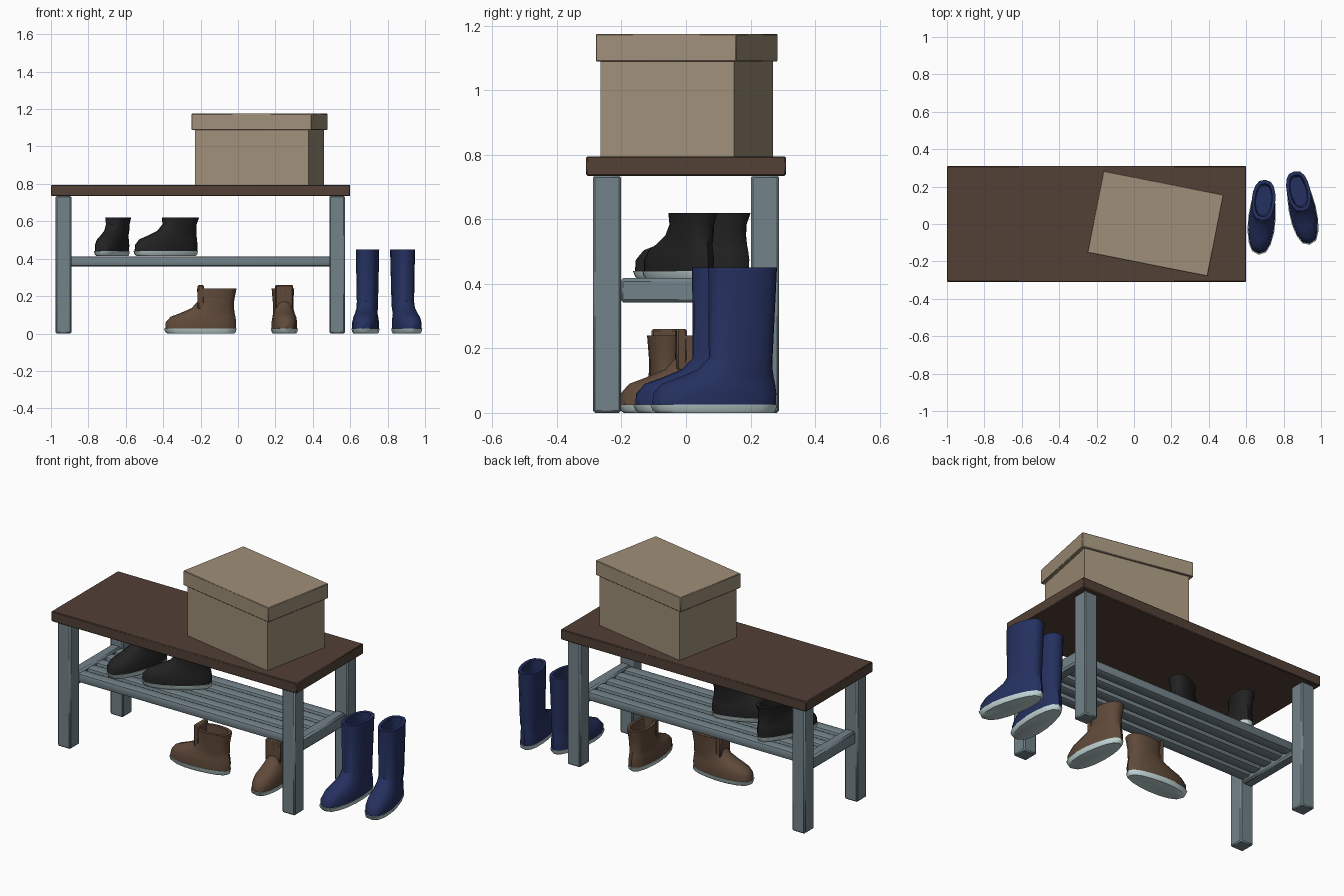
import bpy, bmesh, math
from mathutils import Matrix, Vector

if "Cube" in bpy.data.objects:
    bpy.data.objects.remove(bpy.data.objects["Cube"])


def material(name, rgb):
    m = bpy.data.materials.new(name)
    m.diffuse_color = (*rgb, 1)
    m.use_nodes = True
    m.node_tree.nodes["Principled BSDF"].inputs["Base Color"].default_value = m.diffuse_color
    return m


WOOD = material("dark wood", (0.085, 0.052, 0.036))
FRAME = material("grey blue paint", (0.17, 0.225, 0.25))
CARD = material("cardboard", (0.35, 0.275, 0.19))
BLUE = material("navy rubber", (0.018, 0.03, 0.115))
BROWN = material("brown leather", (0.115, 0.068, 0.042))
BLACK = material("black leather", (0.016, 0.016, 0.016))
SOLE = material("pale sole", (0.55, 0.68, 0.68))


def finish(name, bm, mat, matrix=Matrix()):
    bmesh.ops.recalc_face_normals(bm, faces=bm.faces)
    me = bpy.data.meshes.new(name)
    bm.to_mesh(me)
    bm.free()
    me.materials.append(mat)
    for p in me.polygons:
        p.use_smooth = True
    me.set_sharp_from_angle(angle=math.radians(40))
    ob = bpy.data.objects.new(name, me)
    bpy.context.collection.objects.link(ob)
    ob.matrix_world = matrix
    return ob


def box(name, center, size, mat, bevel=0.0, segments=1, matrix=Matrix()):
    bm = bmesh.new()
    bmesh.ops.create_cube(bm, size=1)
    bmesh.ops.scale(bm, vec=size, verts=bm.verts)
    bmesh.ops.translate(bm, vec=center, verts=bm.verts)
    if bevel:
        bmesh.ops.bevel(bm, geom=bm.edges[:], offset=bevel, segments=segments,
                        profile=0.5, affect='EDGES')
    return finish(name, bm, mat, matrix)


# Bench: top, legs, end rails and shelf slats
box("bench_top", (-0.2, 0, 0.765), (1.6, 0.62, 0.06), WOOD, 0.004)
for side, x in (("left", -0.933), ("right", 0.53)):
    for end, y in (("front", -0.245), ("back", 0.245)):
        box(f"{side}_{end}_leg", (x, y, 0.368), (0.084, 0.088, 0.736), FRAME, 0.007)
    box(f"{side}_end_rail", (x, 0, 0.38), (0.065, 0.41, 0.076), FRAME, 0.01)
for i in range(5):
    box(f"shelf_slat_{i + 1}", (-0.2, (i - 2) * 0.085, 0.386),
        (1.41, 0.066, 0.054), FRAME, 0.014, 2)

# Storage box, turned on the bench
turn = Matrix.Translation((0.115, 0.002, 0)) @ Matrix.Rotation(math.radians(-11.2), 4, 'Z')
box("storage_box", (0, 0, 0.945), (0.618, 0.422, 0.30), CARD, 0, 1, turn)
box("storage_box_lid", (0, 0, 1.132), (0.655, 0.445, 0.086), CARD, 0.003, 1, turn)


def loft(name, rings, mat, matrix, n=16):
    """Stack oval rings (z, heel, toe, half width); the toe points to -y."""
    bm = bmesh.new()
    loops = []
    for z, u0, u1, w in rings:
        loop = []
        for k in range(n):
            a = 2 * math.pi * k / n
            c, s = math.cos(a), math.sin(a)
            u = (u0 + u1) / 2 + (u1 - u0) / 2 * c
            x = w * math.copysign(abs(s) ** 0.75, s)
            if u1 > 0.28:  # feet narrow towards the heel
                x *= 0.82 + 0.18 * min(1, u / 0.25)
            loop.append(bm.verts.new((x, -u, z)))
        loops.append(loop)
    for a, b in zip(loops, loops[1:]):
        for k in range(n):
            j = (k + 1) % n
            bm.faces.new((a[k], a[j], b[j], b[k]))
    bm.faces.new(loops[0])
    bm.faces.new(loops[-1])
    return finish(name, bm, mat, matrix)


def boot(name, heel, angle, height, scale, mat, tongue=False):
    m = (Matrix.Translation(Vector(heel)) @ Matrix.Rotation(math.radians(angle), 4, 'Z')
         @ Matrix.Diagonal((scale, scale, 1, 1)))
    # Sole
    loft(name + "_sole", [(0, 0.012, 0.382, 0.066), (0.008, 0.004, 0.394, 0.072),
                          (0.026, 0.0, 0.402, 0.076)], SOLE, m)
    # Upper with an open shaft
    loft(name + "_upper", [
        (0.025, 0.004, 0.395, 0.072), (0.06, 0.002, 0.392, 0.072),
        (0.09, 0.006, 0.365, 0.067), (0.108, 0.010, 0.315, 0.062),
        (0.135, 0.014, 0.25, 0.057), (0.17, 0.014, 0.216, 0.057),
        (height, 0.0, 0.218, 0.063),
        (height, 0.02, 0.198, 0.045), (0.10, 0.03, 0.19, 0.04)], mat, m)
    if tongue:
        box(name + "_tongue", (0, -0.198, 0.195), (0.098, 0.034, 0.13), mat, 0.006, 1, m)


# Three pairs of boots
boot("left_tall_boot", (0.702, 0.236, 0), -5, 0.45, 1.0, BLUE)
boot("right_tall_boot", (0.857, 0.282, 0), 12, 0.45, 1.0, BLUE)
boot("left_brown_boot", (-0.008, -0.06, 0), -90, 0.24, 0.965, BROWN, True)
boot("right_brown_boot", (0.233, 0.175, 0), 4, 0.24, 0.965, BROWN, True)
boot("left_black_boot", (-0.605, 0.198, 0.414), -20, 0.206, 0.96, BLACK)
boot("right_black_boot", (-0.215, 0.07, 0.414), -62, 0.206, 0.96, BLACK)
